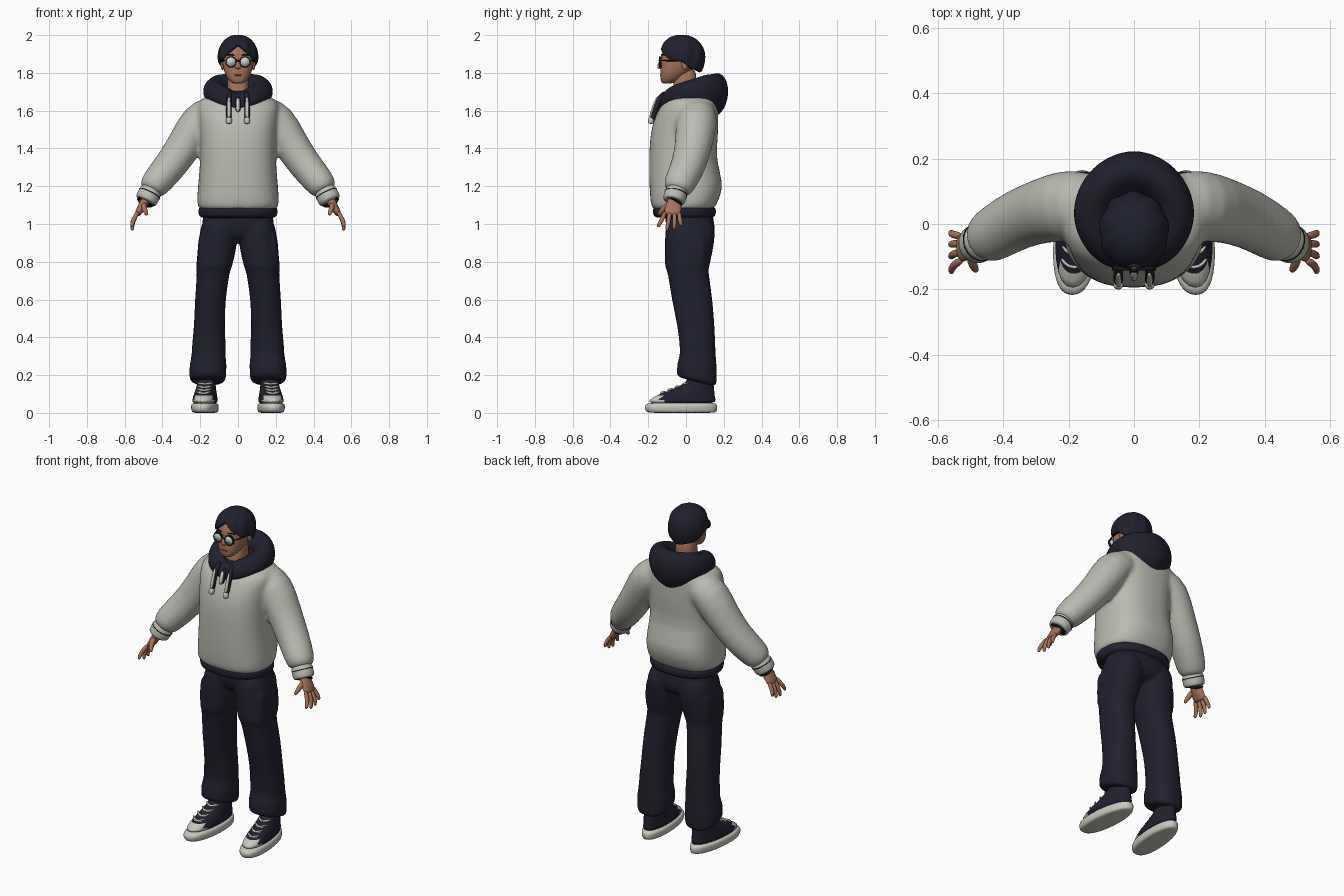
import bpy, bmesh, math
from mathutils import Vector


def material(name, rgb):
    m = bpy.data.materials.new(name)
    m.diffuse_color = (*rgb, 1)
    return m


CLOTH = material("warm light grey", (0.50, 0.50, 0.45))
NAVY = material("dark navy", (0.015, 0.015, 0.029))
SKIN = material("skin brown", (0.39, 0.17, 0.105))
WHITE = material("off white", (0.58, 0.58, 0.52))
LENS = material("pale lens", (0.58, 0.62, 0.62))
BLACK = material("black", (0.008, 0.008, 0.01))
LIP = material("lip brown", (0.28, 0.10, 0.07))


def skin(name, rings, mat, mirror=False, closed=False, subdiv=1, rule=None):
    """Join rings of points into one smooth surface."""
    bm = bmesh.new()
    rows = [[bm.verts.new(p) for p in r] for r in rings]
    n = len(rows[0])
    pairs = list(zip(rows, rows[1:])) + ([(rows[-1], rows[0])] if closed else [])
    for a, b in pairs:
        for i in range(n):
            j = (i + 1) % n
            bm.faces.new((a[i], a[j], b[j], b[i]))
    if not closed:
        bm.faces.new(rows[0])
        bm.faces.new(rows[-1])
    bmesh.ops.recalc_face_normals(bm, faces=bm.faces)
    for f in bm.faces:
        f.smooth = True
        if rule:
            f.material_index = rule(f.calc_center_median())
    me = bpy.data.meshes.new(name)
    bm.to_mesh(me)
    bm.free()
    for m in (mat if isinstance(mat, (list, tuple)) else [mat]):
        me.materials.append(m)
    ob = bpy.data.objects.new(name, me)
    bpy.context.collection.objects.link(ob)
    if mirror:
        mod = ob.modifiers.new("mirror", 'MIRROR')
        mod.use_mirror_merge = False
    if subdiv:
        mod = ob.modifiers.new("smooth", 'SUBSURF')
        mod.levels = mod.render_levels = subdiv
    return ob


def fuse(name, parts, mat, voxel, rounds):
    """Blend overlapping parts into one continuous surface."""
    deps = bpy.context.evaluated_depsgraph_get()
    bm = bmesh.new()
    for ob in parts:
        bm.from_mesh(ob.evaluated_get(deps).to_mesh())
    me = bpy.data.meshes.new(name)
    bm.to_mesh(me)
    bm.free()
    me.materials.append(mat)
    for ob in parts:
        bpy.data.objects.remove(ob)
    ob = bpy.data.objects.new(name, me)
    bpy.context.collection.objects.link(ob)
    mod = ob.modifiers.new("fuse", 'REMESH')
    mod.mode, mod.voxel_size, mod.use_smooth_shade = 'VOXEL', voxel, True
    mod = ob.modifiers.new("soften", 'SMOOTH')
    mod.factor, mod.iterations = 0.5, rounds


def oval(cx, z, rx, y0, y1, n=24, e=2.3, tilt=0.0):
    """Level superellipse between y0 and y1."""
    pts, cy, ry = [], (y0 + y1) / 2, (y1 - y0) / 2
    for i in range(n):
        a = 2 * math.pi * i / n
        c, s = math.cos(a), math.sin(a)
        y = ry * math.copysign(abs(s) ** (2 / e), s)
        pts.append(Vector((cx + rx * math.copysign(abs(c) ** (2 / e), c), cy + y, z - tilt * y)))
    return pts


def tube(name, path, mat, n=12, mirror=True, subdiv=1):
    """Swept oval; each path entry is x, y, z, radius and optional second radius."""
    pts = [Vector(p[:3]) for p in path]
    whole = (pts[-1] - pts[0]).normalized()
    ref = Vector((1, 0, 0)) if abs(whole.y) > 0.8 else Vector((0, 1, 0))
    rings = []
    for i, p in enumerate(path):
        d = (pts[min(i + 1, len(pts) - 1)] - pts[max(i - 1, 0)]).normalized()
        u = d.cross(ref).normalized()
        v = d.cross(u)
        rings.append([pts[i] + u * p[3] * math.cos(t) + v * p[-1] * math.sin(t)
                      for t in (2 * math.pi * k / n for k in range(n))])
    return skin(name, rings, mat, mirror, subdiv=subdiv)


def ball(name, c, r, mat, mirror=False):
    rings = [[Vector((c[0] + r[0] * math.sin(t) * math.cos(a), c[1] + r[1] * math.sin(t) * math.sin(a),
                      c[2] + r[2] * math.cos(t))) for a in (math.pi * k / 8 for k in range(16))]
             for t in (math.pi * (j + 0.15) / 8.3 for j in range(9))]
    return skin(name, rings, mat, mirror)


def lerp(x, table):
    for (a, p), (b, q) in zip(table, table[1:]):
        if x <= b:
            return p + (q - p) * (x - a) / (b - a)
    return table[-1][1]


# Hoodie body with blended sleeves, then the hem and cuffs
body = skin("body", [oval(0, *r, n=32, e=2.5) for r in (
    (1.07, .195, -.165, .135), (1.085, .214, -.183, .153), (1.13, .218, -.19, .175),
    (1.21, .212, -.195, .203), (1.34, .199, -.196, .157), (1.46, .203, -.192, .17), (1.54, .21, -.175, .172),
    (1.61, .222, -.145, .172), (1.65, .215, -.115, .168), (1.675, .17, -.08, .15), (1.685, .10, -.05, .09))], CLOTH)
arm = tube("arm", [(.09, .06, 1.58, .09), (.15, .06, 1.578, .10), (.205, .057, 1.55, .108, .113),
                   (.28, .042, 1.42, .094, .10), (.36, .013, 1.305, .089, .093), (.425, -.027, 1.23, .083, .087),
                   (.455, -.045, 1.19, .075, .08), (.466, -.052, 1.168, .055)], CLOTH, 20)
fuse("hoodie_body", [body, arm], CLOTH, .011, 8)
skin("hoodie_hem", [oval(0, *r, n=32) for r in (
    (1.03, .19, -.15, .135), (1.04, .207, -.172, .157), (1.065, .211, -.177, .16),
    (1.085, .209, -.175, .158), (1.095, .195, -.16, .14))], NAVY)
tube("cuff", [(.455, -.045, 1.185, .05), (.459, -.048, 1.178, .06), (.480, -.061, 1.137, .062),
              (.487, -.065, 1.122, .058), (.489, -.066, 1.118, .05)], CLOTH, 20)
tube("cuff_lining", [(.486, -.064, 1.124, .05), (.4895, -.067, 1.115, .05), (.49, -.068, 1.114, .045)], BLACK, 20)
tube("cuff_stripe", [(.467, -.053, 1.162, .0618), (.469, -.054, 1.158, .0618)], BLACK, 20, subdiv=0)

# Hood: a collar ring that is deep at the back and low at the front
rings = []
for k in range(36):
    a = 2 * math.pi * k / 36
    f = abs(a if a <= math.pi else a - 2 * math.pi)
    z = lerp(f, [(0, 1.645), (.5, 1.672), (1.6, 1.70), (3.15, 1.683)])
    rr = lerp(f, [(0, .022), (.5, .04), (1.6, .06), (3.15, .072)])
    rz = lerp(f, [(0, .042), (.5, .052), (1.6, .067), (2.2, .10), (3.15, .12)])
    lean = lerp(f, [(0, .8), (.6, .6), (1.6, -.1), (3.15, -.2)])
    out = Vector((math.sin(a), -math.cos(a), 0))
    mid = Vector((.127 * math.sin(a), .022 - .132 * math.cos(a), z))
    rings.append([mid + out * (rr * math.cos(t) + lean * -rz * math.sin(t) * .5) + Vector((0, 0, rz * math.sin(t)))
                  for t in (math.pi * j / 7 for j in range(14))])
skin("hood", rings, NAVY, closed=True)
ball("hood_lining", (0, .035, 1.685), (.135, .13, .04), NAVY)

# Drawstrings and zip pull
tube("drawstring", [(.04, -.105, 1.70, .010), (.048, -.135, 1.68, .016), (.049, -.163, 1.61, .017),
                    (.048, -.183, 1.535, .016)], NAVY, 8)
tube("drawstring_inlay", [(.047, -.149, 1.68, .008), (.049, -.175, 1.61, .011), (.048, -.19, 1.555, .011)], WHITE, 6)
tube("drawstring_tip", [(.048, -.183, 1.565, .010), (.048, -.184, 1.56, .018), (.048, -.186, 1.535, .018),
                        (.048, -.186, 1.53, .010)], WHITE, 8)
tube("zip_tape", [(0, -.125, 1.68, .012), (0, -.143, 1.63, .017), (0, -.155, 1.59, .014)], NAVY, 8, False)
tube("zip_pull", [(0, -.144, 1.67, .009), (0, -.16, 1.63, .013), (0, -.169, 1.59, .010)], LENS, 8, False)

# Neck, head and face
skin("neck", [oval(0, *r) for r in ((1.65, .068, -.085, .07), (1.70, .058, -.073, .058),
                                     (1.76, .055, -.063, .055), (1.83, .056, -.06, .055))], SKIN)
skin("head", [oval(0, *r) for r in (
    (1.743, .022, -.124, -.08), (1.75, .038, -.132, -.055), (1.775, .061, -.136, -.02), (1.81, .075, -.136, .03),
    (1.85, .084, -.133, .065), (1.90, .088, -.132, .075), (1.94, .077, -.115, .06), (1.97, .045, -.075, .03))], SKIN)
skin("nose", [oval(0, *r, n=10) for r in ((1.82, .012, -.143, -.12), (1.827, .018, -.153, -.12),
                                          (1.84, .015, -.152, -.12), (1.88, .008, -.137, -.11))], SKIN)
ball("ear", (.082, -.005, 1.847), (.011, .02, .032), SKIN, True)
ball("mouth", (0, -.131, 1.788), (.024, .008, .005), LIP)
tube("eyebrow", [(.018, -.131, 1.893, .004), (.04, -.128, 1.899, .005), (.066, -.113, 1.892, .004)], BLACK, 6)

# Hair: parted cap with wavy locks, longer at the back
edge = [(0, 1.952), (.3, 1.925), (.7, 1.89), (1.0, 1.868), (1.6, 1.86), (2.0, 1.82), (3.15, 1.80)]
rings = []
for j in range(12):
    ring = []
    for k in range(48):
        a = 2 * math.pi * k / 48
        f = abs(a if a <= math.pi else a - 2 * math.pi)
        t = math.acos((lerp(f, edge) - 1.89) / .112) * (min(j, 10) + .3) / 10.3
        c = math.cos(t)
        rho = math.sin(t) ** .88 if c > 0 else 1 - .25 * c * c
        rho *= (1 + .035 * math.cos(9 * f + 2 * t) * math.sin(t)) * (.85 if j == 11 else 1)
        ring.append(Vector((.107 * rho * math.sin(a), -.022 - .122 * rho * math.cos(a), 1.89 + .112 * c)))
    rings.append(ring)
skin("hair", rings, NAVY)

# Glasses
disc = [(math.cos(math.pi * k / 12), math.sin(math.pi * k / 12)) for k in range(24)]
skin("glasses_rim", [[Vector((.037 + r * c, y, 1.858 + r * s)) for c, s in disc]
                     for r, y in ((.025, -.142), (.030, -.142), (.030, -.13), (.025, -.13))], BLACK, True, True, 0)
skin("glasses_lens", [[Vector((.037 + .026 * c, y, 1.858 + .026 * s)) for c, s in disc] for y in (-.1405, -.134)],
     LENS, True, subdiv=0)
tube("glasses_temple", [(.066, -.136, 1.865, .004), (.084, -.09, 1.865, .004), (.092, .0, 1.862, .004)], BLACK, 6)
tube("glasses_bridge", [(-.012, -.143, 1.865, .004), (.012, -.143, 1.865, .004)], BLACK, 6, False, 0)

# Hands
tube("palm", [(.475, -.06, 1.155, .025, .03), (.492, -.062, 1.12, .026, .036), (.513, -.068, 1.085, .022, .047),
              (.53, -.072, 1.055, .018, .047), (.536, -.073, 1.045, .011, .038)], SKIN)
for name, y0, y1, z in (("index_finger", -.108, -.146, .982), ("middle_finger", -.084, -.10, .965),
                        ("ring_finger", -.06, -.062, .97), ("little_finger", -.038, -.027, .99)):
    tube(name, [(.525, y0, 1.07, .013), (.556, (y0 + y1) / 2, 1.02, .013), (.561, y1, z + .012, .011),
                (.558, y1, z, .007)], SKIN, 8)
tube("thumb", [(.50, -.085, 1.11, .017), (.497, -.118, 1.085, .016), (.487, -.138, 1.06, .013),
               (.482, -.144, 1.045, .008)], SKIN, 8)

# Trousers: hips, legs and side pockets blended together
hips = skin("hips", [oval(0, *r, n=32) for r in (
    (1.07, .17, -.10, .13), (1.05, .185, -.11, .142), (.98, .196, -.108, .155), (.94, .16, -.095, .148),
    (.90, .05, -.06, .115))], NAVY)
leg = skin("leg", [oval(*r[:5], tilt=r[5]) for r in (
    (.10, 1.04, .08, -.09, .13, 0), (.102, .98, .098, -.112, .157, 0), (.107, .89, .104, -.112, .15, 0),
    (.124, .79, .097, -.112, .127, 0), (.128, .768, .095, -.112, .123, 0), (.129, .757, .087, -.098, .117, 0),
    (.148, .60, .081, -.077, .142, 0), (.152, .45, .081, -.043, .152, 0), (.154, .36, .091, -.035, .156, 0),
    (.156, .31, .088, -.03, .157, 0), (.158, .25, .10, -.049, .164, .1), (.16, .22, .097, -.046, .162, .2),
    (.16, .19, .099, -.052, .164, .25), (.16, .168, .091, -.045, .16, .25), (.16, .163, .07, -.02, .14, .25))], NAVY, True)
pocket = skin("pocket", [oval(*r, e=4) for r in (
    (.165, .766, .039, -.07, .09), (.17, .773, .048, -.08, .10), (.168, .86, .046, -.085, .11),
    (.163, .94, .046, -.085, .11), (.16, .95, .03, -.06, .09))], NAVY, True)
fuse("trousers", [hips, leg, pocket], NAVY, .009, 4)


# Shoes, narrower at the heel and turned out a little
def foot(rings):
    return [[Vector((.172 + p.x * (1 - .9 * max(p.y, 0)) - .08 * p.y, p.y, p.z)) for p in r] for r in rings]


skin("shoe_sole", foot([oval(0, *r, e=2.4) for r in (
    (.0, .058, -.185, .145), (.002, .067, -.21, .163), (.025, .073, -.222, .168),
    (.048, .071, -.216, .166), (.054, .06, -.19, .15))]), WHITE, True)
skin("shoe_upper", foot([oval(0, *r) for r in (
    (.045, .067, -.207, .16), (.07, .066, -.197, .158), (.092, .062, -.16, .153), (.12, .056, -.085, .15),
    (.15, .051, -.015, .147), (.18, .05, .012, .145), (.22, .046, .02, .14))]), [NAVY, WHITE], True,
    rule=lambda c: int(c.y < -.135))
for k in range(5):
    z = .099 + .0155 * k
    y = -.142 + .0385 * k
    x = .172 - .08 * y
    for s in (-.011, .011):
        tube("shoe_lace", [(x - .042, y + .04, z + .002 - s, .006), (x - .02, y + .008, z + .004 - s / 2, .007),
                           (x + .02, y + .008, z + .004 + s / 2, .007), (x + .042, y + .04, z + .002 + s, .006)],
             WHITE, 6)
